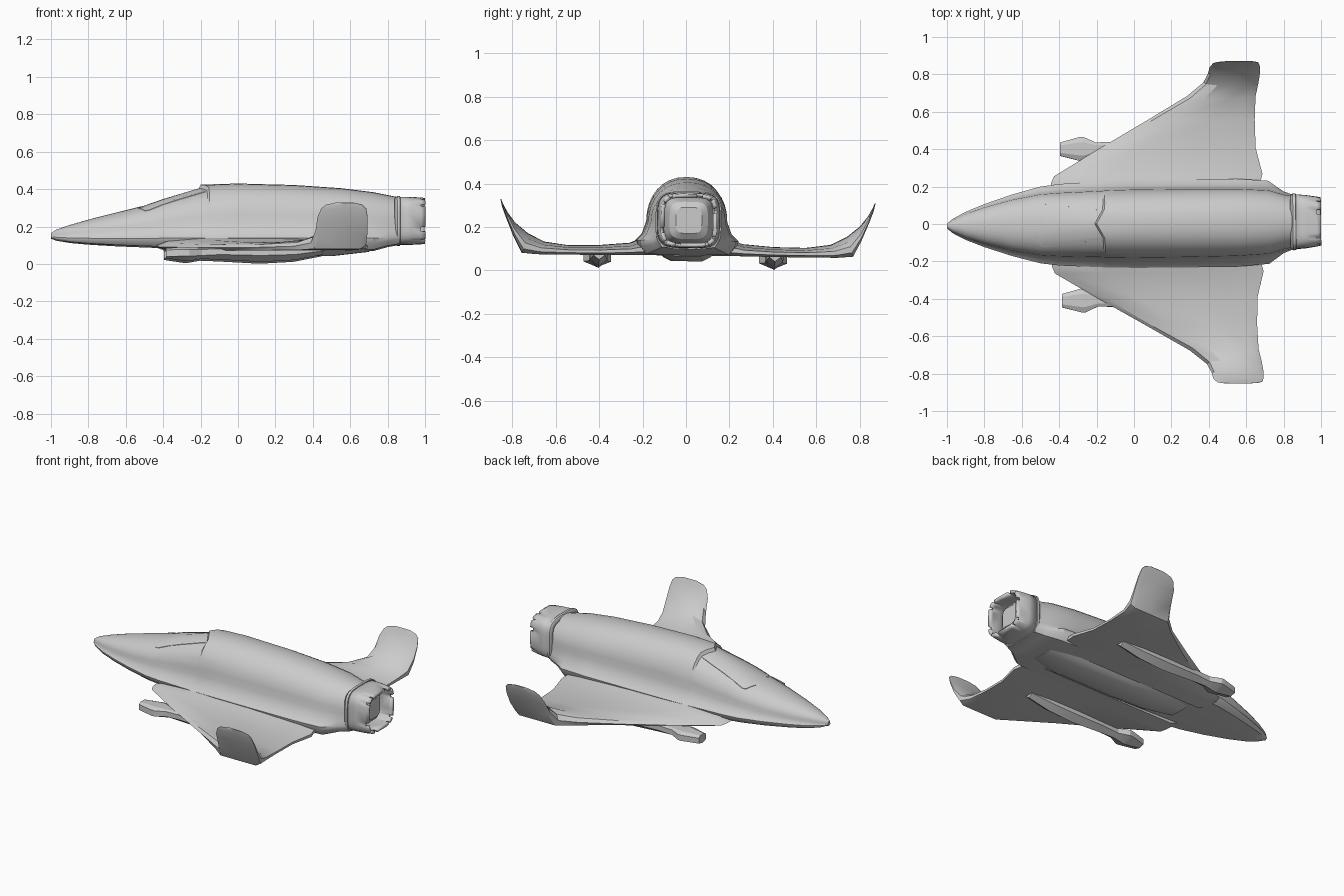
import bpy, bmesh
from math import sin, cos, pi, radians, copysign
from mathutils import Vector, Matrix
from mathutils.bvhtree import BVHTree

if "Cube" in bpy.data.objects:
    bpy.data.objects.remove(bpy.data.objects["Cube"])

# the whole craft sits very slightly yawed and rolled
PIVOT = Matrix.Translation((0, 0, 0.1))
TILT = PIVOT @ Matrix.Rotation(0.012, 4, 'Z') @ Matrix.Rotation(-0.012, 4, 'X') @ PIVOT.inverted()


def loft(name, rings, cap=True, skip=None, solid=0, angle=30):
    """Skin closed rings of points; skip(row, column) leaves a face out."""
    bm = bmesh.new()
    rows = [[bm.verts.new(p) for p in r] for r in rings]
    n = len(rows[0])
    for i in range(len(rows) - 1):
        for j in range(n):
            if skip and skip(i, j):
                continue
            k = (j + 1) % n
            bm.faces.new((rows[i][j], rows[i][k], rows[i + 1][k], rows[i + 1][j]))
    if cap:
        bm.faces.new(rows[0])
        bm.faces.new(rows[-1])
    bmesh.ops.recalc_face_normals(bm, faces=bm.faces)
    tree = BVHTree.FromBMesh(bm)
    bmesh.ops.transform(bm, matrix=TILT, verts=bm.verts)
    me = bpy.data.meshes.new(name)
    bm.to_mesh(me)
    bm.free()
    ob = bpy.data.objects.new(name, me)
    bpy.context.collection.objects.link(ob)
    bpy.ops.object.select_all(action='DESELECT')
    ob.select_set(True)
    bpy.context.view_layer.objects.active = ob
    bpy.ops.object.shade_smooth_by_angle(angle=radians(angle))
    if solid:
        m = ob.modifiers.new("thickness", 'SOLIDIFY')
        m.thickness = solid
        m.offset = -1
    return tree


# fuselage: x, chine half width, dome half width, top, shoulder, chine height, bottom
def hull_ring(x, w, d, top, sh, ch, bot, vee=0):
    half = []
    for i in range(9):
        a = pi / 2 * (1 - i / 8)
        half.append((d * cos(a) ** 0.9 if i else 0, sh + (top - sh) * sin(a) ** 0.95 if i < 8 else sh))
    half += [(d + (w - d) * 0.4, sh + (ch - sh) * 0.65), (w, ch), (w * 0.97, ch - (ch - bot) * 0.4),
             (w * 0.85, bot + 0.006), (0, bot)]
    full = half + [(-y, z) for y, z in reversed(half[1:-1])]
    return [(x + vee * min(1, abs(y) / 0.08), y, z) for y, z in full]


hull = loft("fuselage", [hull_ring(*s) for s in (
    (-1.0, .012, .010, .165, .152, .147, .135),
    (-.97, .038, .032, .184, .155, .142, .124),
    (-.90, .075, .064, .208, .160, .138, .112),
    (-.80, .115, .098, .237, .165, .136, .103),
    (-.65, .165, .138, .275, .175, .134, .094),
    (-.50, .205, .165, .312, .190, .134, .088),
    (-.40, .218, .172, .347, .200, .135, .084),
    (-.21, .230, .180, .404, .215, .136, .076, .045),
    (-.20, .230, .182, .424, .220, .136, .076, .045),
    (0.0, .235, .185, .430, .225, .137, .072),
    (.30, .236, .185, .422, .225, .137, .068),
    (.55, .235, .182, .405, .223, .137, .066),
    (.72, .222, .172, .384, .220, .135, .068),
    (.80, .165, .148, .368, .218, .140, .090),
    (.86, .142, .136, .356, .220, .150, .100))])


# belly keel
loft("belly_keel", [[(x, -w - .04, .085), (x, w + .04, .085), (x, w + .015, z + .018), (x, w - .02, z),
                     (x, -w + .02, z), (x, -w - .015, z + .018)]
                    for x, w, z in ((-.34, .075, .075), (-.15, .085, .05), (.1, .09, .042),
                                    (.5, .09, .042), (.70, .08, .065))])


# engine nozzle: rounded-square shell with notched petals
def square_ring(x, hw, hh, n=40, z=.23):
    out = []
    for i in range(n):
        a = 2 * pi * (i + .5) / n
        c, s = cos(a), sin(a)
        out.append((x, hw * copysign(abs(c) ** .5, c), z + hh * copysign(abs(s) ** .5, s)))
    return out


loft("nozzle_collar", [square_ring(*s) for s in
                       ((.835, .138, .118), (.85, .152, .133), (.865, .152, .133), (.868, .143, .124))],
     cap=False, solid=.02)
loft("nozzle_petals", [square_ring(*s) for s in
                       ((.86, .147, .129), (.92, .142, .128), (.978, .133, .125), (1.0, .129, .122))],
     cap=False, solid=.018, skip=lambda i, j: i == 2 and j % 4 == 0)
loft("exhaust_plug", [square_ring(*s) for s in
                      ((.84, .118, .110), (.89, .105, .102), (.93, .088, .086), (.95, .06, .06))])

# wings curving up into rounded tips:
# leading x, trailing x, inner (y, z), outer (y, z)
WING = ((-.45, .68, (.12, .15), (.12, .068)),
        (-.44, .68, (.225, .138), (.225, .068)),
        (-.425, .69, (.26, .124), (.26, .068)),
        (-.19, .655, (.40, .112), (.40, .066)),
        (.07, .652, (.55, .110), (.55, .066)),
        (.29, .658, (.66, .125), (.69, .066)),
        (.38, .675, (.735, .163), (.762, .072)),
        (.405, .683, (.795, .212), (.800, .145)),
        (.415, .683, (.830, .258), (.836, .232)),
        (.435, .675, (.850, .293), (.855, .283)),
        (.46, .655, (.857, .310), (.860, .304)),
        (.51, .61, (.861, .319), (.863, .316)))


def wing_ring(le, te, inner, outer, side):
    def at(f, t):
        y, z = Vector(outer).lerp(Vector(inner), t)
        return (le + (te - le) * f, side * y, z)
    return [at(0, .35), at(.05, .7), at(.25, 1), at(.6, .97), at(.9, .75), at(1, .5),
            at(1, .2), at(.9, 0), at(.5, 0), at(.06, 0)]


# under-wing pods: x, half width, top, side height, bottom
POD = ((-.39, .036, .080, .035, .026), (-.285, .064, .084, .036, .010), (-.265, .064, .084, .036, .010),
       (-.20, .034, .080, .040, .022), (-.10, .036, .082, .045, .018), (.12, .042, .085, .040, .006),
       (.30, .040, .085, .045, .016), (.45, .026, .085, .065, .045))


# thin strip lying on the hull surface
def strip(name, pts, w=.009):
    rings = []
    pts = [Vector(p) for p in pts]
    for i, p in enumerate(pts):
        d = (pts[min(i + 1, len(pts) - 1)] - pts[max(i - 1, 0)]).normalized()
        n = Vector((-d.y, d.x)) * w
        ring = []
        for s, h in ((-1, -.012), (-1, .003), (1, .003), (1, -.012)):
            q = p + n * s
            hit = hull.ray_cast(Vector((q.x, q.y, 1)), Vector((0, 0, -1)))[0]
            ring.append((q.x, q.y, hit.z + h))
        rings.append(ring)
    loft(name, rings)


for side, tag in ((1, "left"), (-1, "right")):
    loft("wing_" + tag, [wing_ring(*s, side) for s in WING])
    yc = .405 * side
    loft("pod_" + tag, [[(x, yc - w * .55, t), (x, yc + w * .55, t), (x, yc + w, (t + m) / 2 + .012),
                         (x, yc + w, m), (x, yc, b), (x, yc - w, m), (x, yc - w, (t + m) / 2 + .012)]
                        for x, w, t, m, b in POD], angle=20)
    strip("canopy_rail_" + tag, [(-.53 + .035 * t, side * (.06 + .05 * t)) for t in (0, .5, 1)] +
          [(-.495 + .32 * t, side * (.118 - .04 * t)) for t in (.05, .25, .5, .75, 1)], w=.006)
